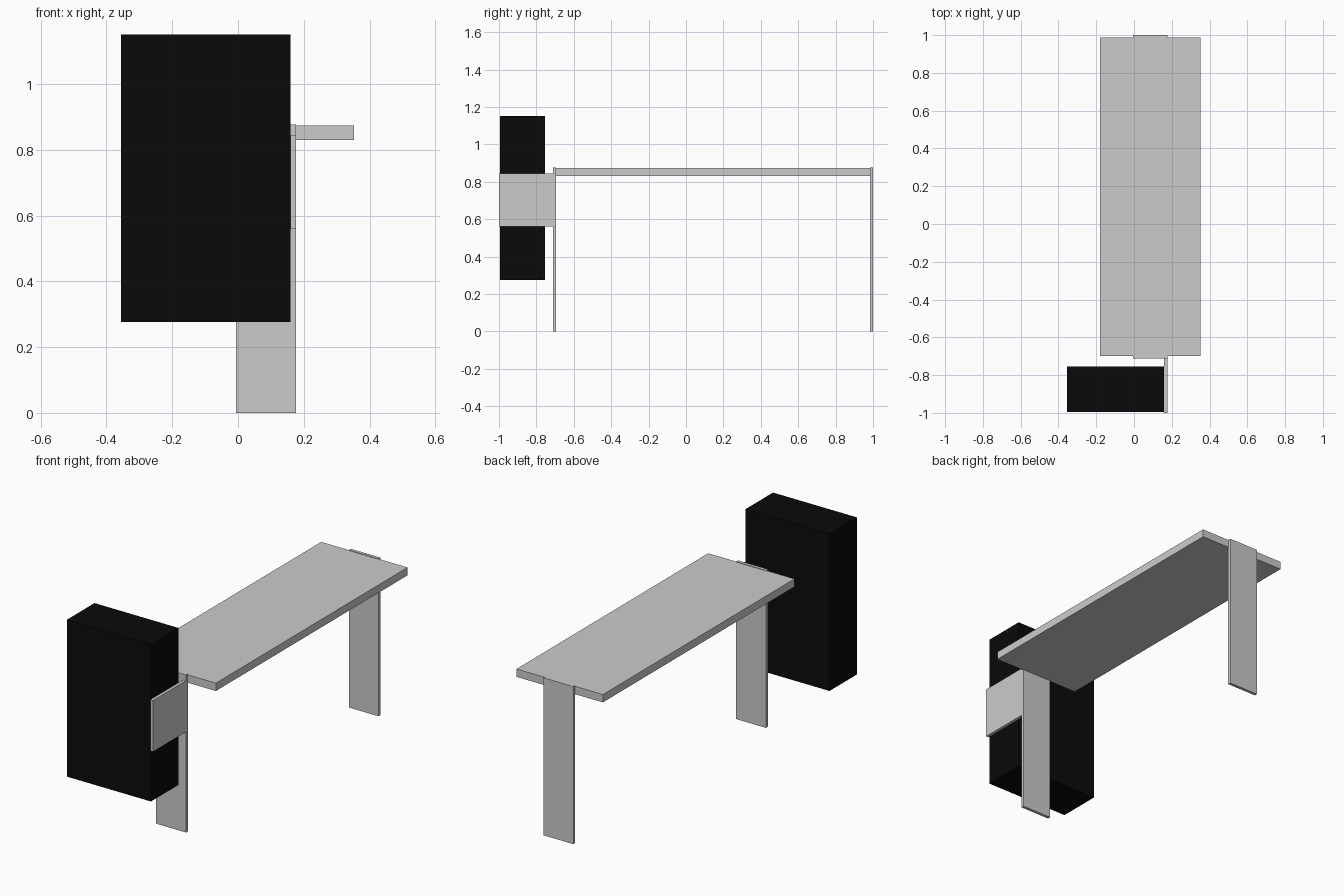
import bpy

if "Cube" in bpy.data.objects:
    bpy.data.objects.remove(bpy.data.objects["Cube"])


def box(name, x, y, z):
    """Axis-aligned box from (min, max) ranges."""
    bpy.ops.mesh.primitive_cube_add(size=1)
    ob = bpy.context.object
    ob.name = name
    ranges = (x, y, z)
    ob.location = [(a + b) / 2 for a, b in ranges]
    ob.scale = [b - a for a, b in ranges]
    bpy.ops.object.transform_apply(location=True, rotation=False, scale=True)
    return ob


# Table top
box("table_top", (-0.179, 0.353), (-0.699, 0.987), (0.830, 0.874))

# Flat plank legs, let into the short ends of the top
for name, y in (("front_leg", -0.711), ("back_leg", 0.983)):
    box(name, (-0.006, 0.177), (y, y + 0.017), (0, 0.877))

# Side plate that carries the cabinet
box("bracket_plate", (0.160, 0.177), (-1.0, -0.699), (0.560, 0.845))

# Black cabinet
cabinet = box("cabinet", (-0.356, 0.160), (-0.994, -0.754), (0.276, 1.151))
black = bpy.data.materials.new("black")
black.diffuse_color = (0.003, 0.003, 0.003, 1)
black.use_nodes = True
black.node_tree.nodes["Principled BSDF"].inputs["Base Color"].default_value = black.diffuse_color
cabinet.data.materials.append(black)
